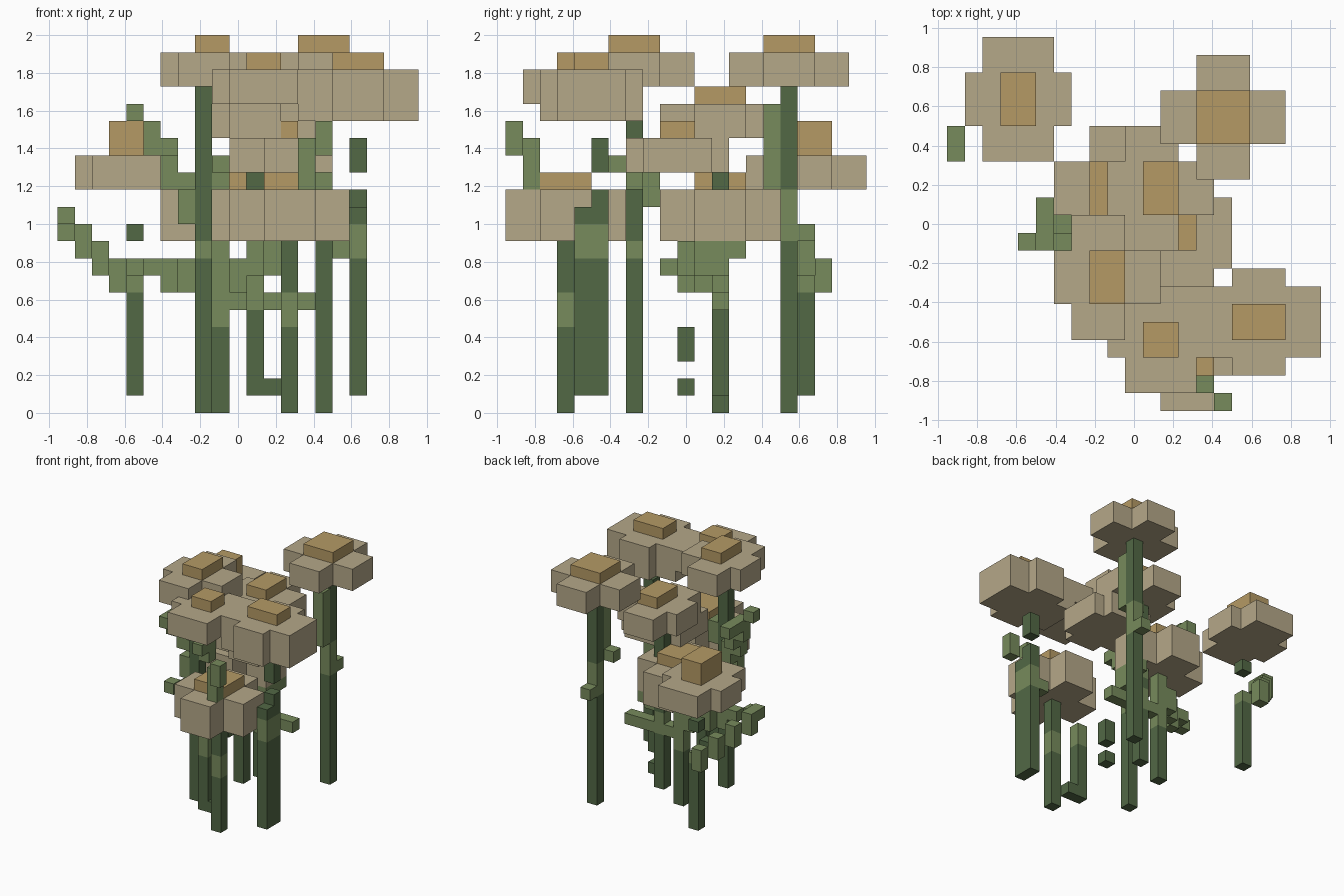
import bpy, bmesh

cube = bpy.data.objects.get("Cube")
if cube:
    bpy.data.objects.remove(cube, do_unlink=True)

U = 1 / 11          # size of one block
MID = 10.5          # half the footprint, in blocks


def material(name, rgb):
    lin = [((c / 255 + 0.055) / 1.055) ** 2.4 for c in rgb] + [1]
    m = bpy.data.materials.new(name)
    m.use_nodes = True
    m.diffuse_color = lin
    m.node_tree.nodes["Principled BSDF"].inputs["Base Color"].default_value = lin
    return m


PETAL = material("petal_beige", (181, 168, 137))
HEART = material("flower_centre_tan", (181, 154, 101))
STEM = material("stem_dark_green", (82, 104, 69))
LEAF = material("leaf_light_green", (119, 139, 92))


def build(name, prisms, mat):
    """One object from (outline, z0, z1) prisms, measured in blocks."""
    bm = bmesh.new()
    for outline, z0, z1 in prisms:
        base = bm.faces.new([bm.verts.new(((x - MID) * U, (y - MID) * U, z0 * U))
                             for x, y in outline])
        top = bmesh.ops.extrude_face_region(bm, geom=[base])["geom"]
        bmesh.ops.translate(bm, vec=(0, 0, (z1 - z0) * U),
                            verts=[v for v in top if isinstance(v, bmesh.types.BMVert)])
    bmesh.ops.recalc_face_normals(bm, faces=bm.faces)
    me = bpy.data.meshes.new(name)
    bm.to_mesh(me)
    bm.free()
    me.materials.append(mat)
    bpy.context.collection.objects.link(bpy.data.objects.new(name, me))


def box(x, y, z0, z1, w=1, d=1):
    return [(x, y), (x + w, y), (x + w, y + d), (x, y + d)], z0, z1


def cross(x0, x1, y0, y1, left, right, side):
    """Plus outline reaching two blocks past the centre, arms widened as given."""
    a, b, c, d = x0 - left, x1 + right, y0 - side, y1 + side
    l, r, f, k = x0 - 2, x1 + 2, y0 - 2, y1 + 2
    return [(a, f), (b, f), (b, c), (r, c), (r, d), (b, d),
            (b, k), (a, k), (a, d), (l, d), (l, c), (a, c)]


def flower(name, x, y, w, d, z0, z1, cuts, widen=(0, 0, 0), shift=1, knob=1, thick=1):
    """Flower head over a stem whose sections alternate dark and light at the cuts."""
    build(name + "_petals", [(cross(x, x + w, y, y + d, *widen), z0, z1)], PETAL)
    build(name + "_centre", [box(x, y, z1, z1 + knob, w, d)], HEART)
    sy = y + 2 - thick
    parts = [box(x + shift, sy, a, b, 1, thick) for a, b in zip(cuts, cuts[1:])]
    build(name + "_stem", parts[::2], STEM)
    if parts[1::2]:
        build(name + "_stem_joint", parts[1::2], LEAF)


def branch(name, *points):
    """Stepped chain of blocks through the points."""
    steps = []
    for p, q in zip(points, points[1:]):
        n = max(abs(b - a) for a, b in zip(p, q))
        steps += [[round(a + (b - a) * i / n) for a, b in zip(p, q)] for i in range(n)]
    steps.append(points[-1])
    top = max(z for x, y, z in steps) + 1
    build(name, [box(x, y, z, min(z + 2, top)) for x, y, z in steps], LEAF)


# Flowers, each with its stem
flower("back_right_flower", 3, 16, 2, 3, 13, 15, (1, 7, 8), (1, 1, 0), knob=2)
flower("back_left_flower", 14, 15, 3, 3, 19, 21, (0, 10, 13, 19))
flower("tall_middle_flower", 8, 6, 2, 3, 19, 21, (0, 9, 10, 19), (1, 0, 0), shift=0)
flower("front_flower", 11, 3, 2, 2, 18, 20, (1, 6, 8), (1, 1, 0), shift=0)
flower("front_left_flower", 16, 4, 3, 2, 17, 20, (1, 9, 11), (0, 0, 1), thick=2)
flower("upper_back_flower", 11, 11, 2, 3, 16, 18, (1, 6, 8, 9, 10, 16), (1, 0, 0), shift=0)
flower("low_front_flower", 12, 2, 3, 3, 10, 13, (0, 5, 7, 10))
flower("low_back_flower", 8, 11, 3, 3, 10, 13, (0, 5, 10))
flower("inner_flower", 12, 9, 2, 2, 14, 16, (3, 5), (0, 1, 1))

# Loose stem pieces
build("back_right_stem_top", [box(4, 17, 10, 11)], STEM)
build("front_stem_foot", [box(12, 4, 1, 2)], STEM)
build("inner_stem_foot", [box(13, 10, 1, 2)], STEM)
build("front_left_stem_top", [box(17, 4, 11, 12), box(17, 5, 11, 13),
                              box(17, 5, 14, 16)], STEM)

# Leaf branches
branch("back_right_leaf", (3, 18, 7), (2, 17, 8), (0, 15, 10), (0, 14, 11))
branch("back_left_leaf", (15, 15, 13), (15, 15, 17))
branch("tall_middle_leaf", (7, 7, 11), (7, 8, 12), (5, 9, 15), (5, 11, 16))
branch("tall_middle_small_leaf", (9, 7, 13), (9, 6, 14))
branch("front_leaf", (14, 1, 13), (15, 0, 16))
branch("low_back_leaf", (8, 12, 7), (6, 10, 7), (4, 9, 8))
branch("low_back_row", (10, 12, 6), (14, 12, 6))
branch("low_back_twig", (10, 10, 7), (12, 11, 8), (12, 13, 9))

# Single leaf blocks
for name, at in {"back_left_bud": (15, 17, 10, 11), "back_left_side_bud": (14, 15, 13, 14),
                 "tall_middle_leaf_tip": (4, 9, 17, 18),
                 "front_left_bud": (16, 5, 9, 10)}.items():
    build(name, [box(*at)], LEAF)
